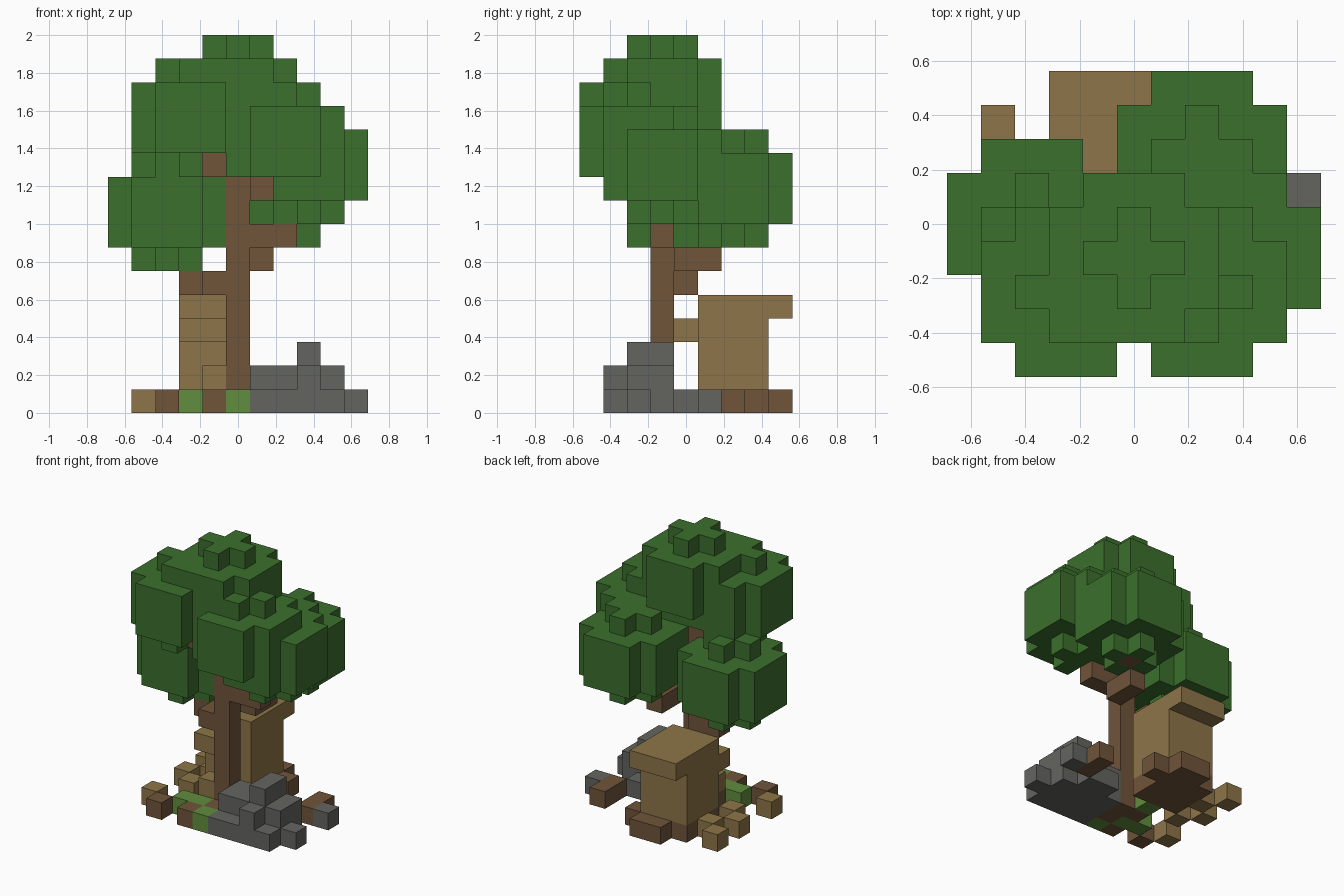
import bpy
import bmesh
from mathutils import Vector
from itertools import product

CELL = 0.125
ORIGIN = Vector((-0.6875, -0.5625, 0.0))
SIDES = [Vector(s) for s in
         ((1, 0, 0), (-1, 0, 0), (0, 1, 0), (0, -1, 0), (0, 0, 1), (0, 0, -1))]

default_cube = bpy.data.objects.get("Cube")
if default_cube:
    bpy.data.objects.remove(default_cube, do_unlink=True)


def make_material(name, colour):
    material = bpy.data.materials.new(name)
    material.use_nodes = True
    material.diffuse_color = (*colour, 1)
    shader = material.node_tree.nodes["Principled BSDF"]
    shader.inputs["Base Color"].default_value = (*colour, 1)
    shader.inputs["Roughness"].default_value = 0.9
    return material


leaf_green = make_material("leaf green", (0.045, 0.162, 0.026))
grass_green = make_material("grass green", (0.117, 0.27, 0.048))
bark_brown = make_material("bark brown", (0.162, 0.089, 0.042))
straw_tan = make_material("straw tan", (0.27, 0.178, 0.065))
stone_grey = make_material("stone grey", (0.127, 0.127, 0.117))

parts = []      # (name, material, cells)
taken = set()   # every filled cell, earlier parts win


def add_part(name, material, cells):
    cells = set(cells) - taken
    taken.update(cells)
    parts.append((name, material, cells))


def block(x, y, z, width=1, depth=1, height=1):
    return set(product(range(x, x + width), range(y, y + depth), range(z, z + height)))


def cubes(*columns, level=0):
    return {(x, y, level) for x, y in columns}


def leaf_ball(x, y, z):
    """Rounded ball: three wide layers with cut corners, a cross above and below."""
    cells = set()
    for dx, dy, dz in product(range(-2, 3), repeat=3):
        wide = abs(dz) < 2 and abs(dx) + abs(dy) < 4
        cap = abs(dz) == 2 and abs(dx) + abs(dy) < 2
        if wide or cap:
            cells.add((x + dx, y + dy, z + dz))
    return cells


# Trunk and branches
add_part("trunk", bark_brown, block(5, 3, 0, height=12))
add_part("left_low_branch", bark_brown,
         cubes((4, 3), (4, 4), (3, 4), level=5))
add_part("back_branch", bark_brown,
         block(6, 4, 6, depth=2) | {(7, 6, 7)})
add_part("right_branch", bark_brown, block(6, 3, 7, width=2))
add_part("upper_right_branch", bark_brown, block(6, 2, 9, depth=2))
add_part("upper_left_branch", bark_brown, block(4, 2, 10, depth=2))

# Leaf balls
for name, centre in {
    "top_leaves": (5, 3, 13),
    "front_left_leaves": (3, 2, 12),
    "front_right_leaves": (7, 2, 11),
    "side_right_leaves": (8, 3, 10),
    "back_right_leaves": (7, 6, 9),
    "side_left_leaves": (2, 4, 8),
}.items():
    add_part(name, leaf_green, leaf_ball(*centre))

# Stump with an overhanging top and a front ledge
add_part("stump", straw_tan, block(3, 5, 1, 3, 3, 3))
add_part("stump_top", straw_tan, block(3, 5, 4, 3, 4))
add_part("stump_ledge", straw_tan, block(3, 4, 3, width=2))
add_part("stump_step", straw_tan, block(4, 3, 1))
add_part("stump_base", bark_brown,
         block(3, 5, 0, 3, 3) | block(4, 8, 0, width=2) | block(6, 7, 0))

# Rocks
add_part("rock_base", stone_grey, block(6, 1, 0, 4, 3) | block(7, 4, 0, width=2))
add_part("rock_middle", stone_grey,
         block(6, 2, 1, 4, 2) | block(8, 1, 1))
add_part("rock_peak", stone_grey, block(8, 2, 2, depth=2))
add_part("pebbles", stone_grey, cubes((10, 2), (10, 5)))

# Ground patches
add_part("grass_patches", grass_green, cubes((5, 1), (3, 2), (4, 2), (4, 4)))
add_part("soil_patches", bark_brown,
         cubes((2, 1), (4, 1), (5, 2), (4, 3), (9, 5), (9, 6)))
add_part("straw_patches", straw_tan,
         cubes((1, 2), (2, 4), (1, 5), (2, 6), (1, 7)))


def build(name, material, cells):
    """Mesh the exposed cell sides, then merge the flat areas."""
    bm = bmesh.new()
    for cell in sorted(cells):
        middle = Vector(cell) + Vector((0.5, 0.5, 0.5))
        for side in SIDES:
            if tuple(int(c) for c in Vector(cell) + side) in taken:
                continue
            across = Vector((side.y, side.z, side.x))
            up = side.cross(across)
            corners = [middle + (side + across * a + up * b) / 2
                       for a, b in ((-1, -1), (1, -1), (1, 1), (-1, 1))]
            bm.faces.new([bm.verts.new(ORIGIN + c * CELL) for c in corners])
    bmesh.ops.remove_doubles(bm, verts=bm.verts, dist=CELL / 100)
    mesh = bpy.data.meshes.new(name)
    bm.to_mesh(mesh)
    bm.free()
    mesh.materials.append(material)
    bpy.context.collection.objects.link(bpy.data.objects.new(name, mesh))


for part in parts:
    build(*part)
